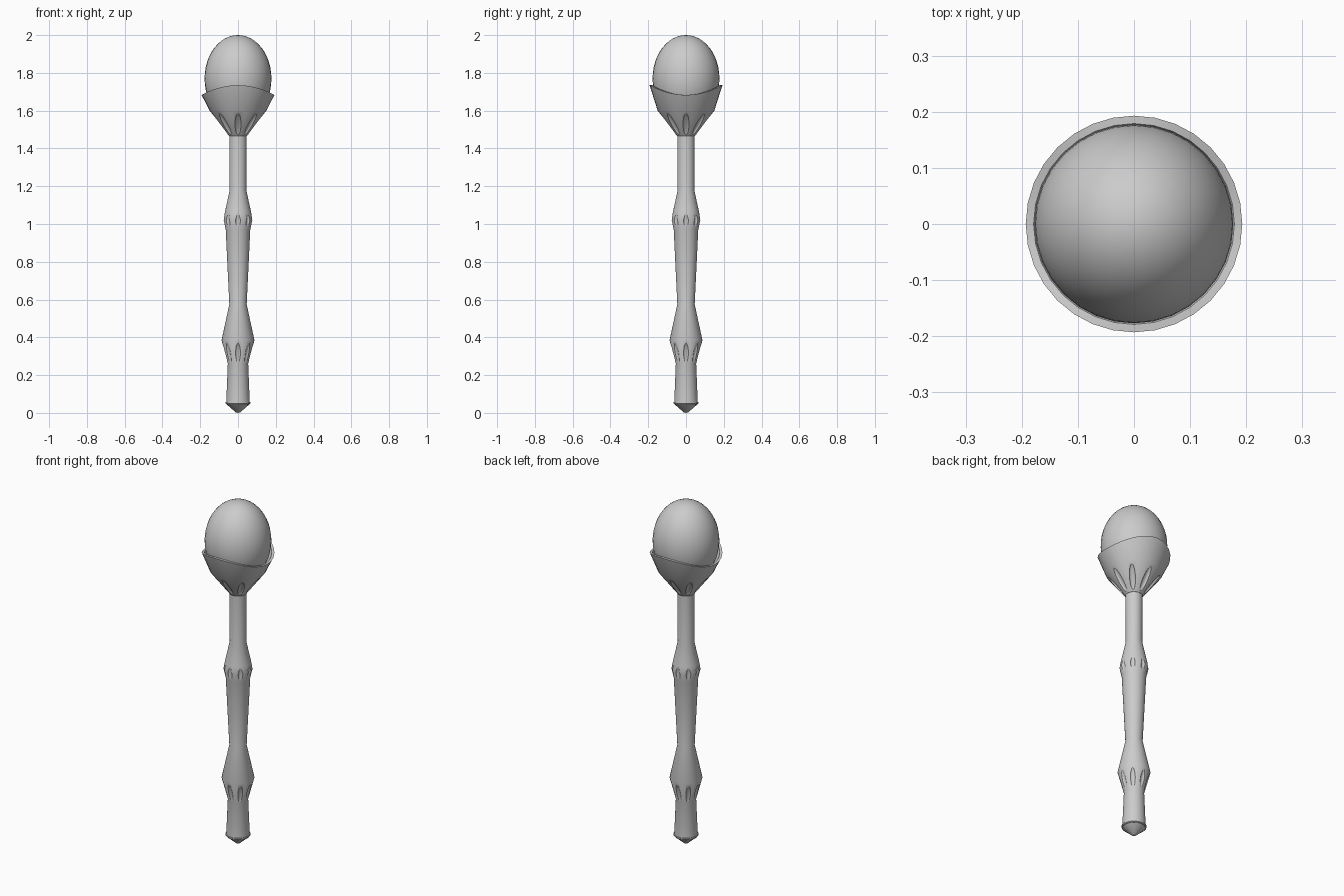
import bpy, bmesh, math
from mathutils import Matrix, Vector

if "Cube" in bpy.data.objects:
    bpy.data.objects.remove(bpy.data.objects["Cube"])

SEG = 32


def lathe(name, profile, wave=None):
    """Revolve (r, z) points; r = 0 makes a pole. wave(index, angle) shifts z."""
    bm = bmesh.new()
    rings = []
    for k, (r, z) in enumerate(profile):
        if r == 0:
            rings.append([bm.verts.new((0, 0, z))] * SEG)
            continue
        ring = []
        for i in range(SEG):
            a = 2 * math.pi * i / SEG
            dz = wave(k, a) if wave else 0
            ring.append(bm.verts.new((r * math.cos(a), r * math.sin(a), z + dz)))
        rings.append(ring)
    for lo, hi in zip(rings, rings[1:]):
        for i in range(SEG):
            j = (i + 1) % SEG
            quad = list(dict.fromkeys([lo[i], lo[j], hi[j], hi[i]]))
            bm.faces.new(quad)
    bmesh.ops.recalc_face_normals(bm, faces=bm.faces)
    return finish(name, bm)


def finish(name, bm):
    me = bpy.data.meshes.new(name)
    bm.to_mesh(me)
    bm.free()
    ob = bpy.data.objects.new(name, me)
    bpy.context.collection.objects.link(ob)
    return ob


def carve(ob, bands):
    """Cut rings of eight almond-shaped flutes: (r, z, tilt, length, width, depth)."""
    bm = bmesh.new()
    for r, z, tilt, length, width, depth in bands:
        for i in range(8):
            m = (Matrix.Rotation(i * math.pi / 4, 4, 'Z')
                 @ Matrix.Translation(Vector((r, 0, z)))
                 @ Matrix.Rotation(tilt, 4, 'Y')
                 @ Matrix.Diagonal((depth, width, length, 1)))
            bmesh.ops.create_uvsphere(bm, u_segments=16, v_segments=12, radius=1, matrix=m)
    cutter = finish(ob.name + "_flute_cutter", bm)
    cutter.hide_render = True
    mod = ob.modifiers.new("flutes", 'BOOLEAN')
    mod.operation, mod.solver, mod.object = 'DIFFERENCE', 'EXACT', cutter
    select(ob)
    bpy.ops.object.modifier_apply(modifier=mod.name)
    bpy.data.objects.remove(cutter)


def select(ob):
    bpy.ops.object.select_all(action='DESELECT')
    ob.select_set(True)
    bpy.context.view_layer.objects.active = ob


def smooth(ob, angle=30):
    select(ob)
    bpy.ops.object.shade_smooth_by_angle(angle=math.radians(angle))


# Turned handle with two swellings
handle = lathe("handle", [
    (0, 0.045), (0.062, 0.045), (0.062, 0.06), (0.054, 0.26), (0.087, 0.385),
    (0.046, 0.575), (0.065, 0.97), (0.077, 1.02), (0.07, 1.06), (0.044, 1.18),
    (0.046, 1.48), (0, 1.48)])
carve(handle, [(0.071, 0.315, math.radians(14), 0.055, 0.014, 0.009),
               (0.076, 1.01, 0, 0.048, 0.013, 0.009)])
smooth(handle)

# Pointed end cap
tip = lathe("tip", [(0, 0), (0.012, 0.003), (0.066, 0.05), (0.066, 0.057), (0, 0.057)])
smooth(tip)


# Cup with a rim that is higher at front and back
def rim_wave(k, a):
    return -0.026 * math.cos(2 * a) if k in (3, 4) else 0


cup = lathe("cup", [
    (0, 1.465), (0.047, 1.465), (0.150, 1.60), (0.193, 1.709),
    (0.179, 1.709), (0.136, 1.605), (0.07, 1.535), (0, 1.535)], rim_wave)
carve(cup, [(0.095, 1.53, math.radians(37), 0.07, 0.016, 0.010)])
smooth(cup)

# Egg resting in the cup
bpy.ops.mesh.primitive_uv_sphere_add(segments=32, ring_count=24, radius=1, location=(0, 0, 1.77))
egg = bpy.context.object
egg.name = "egg"
egg.scale = (0.177, 0.177, 0.23)
bpy.ops.object.transform_apply(location=False, rotation=False, scale=True)
smooth(egg)
